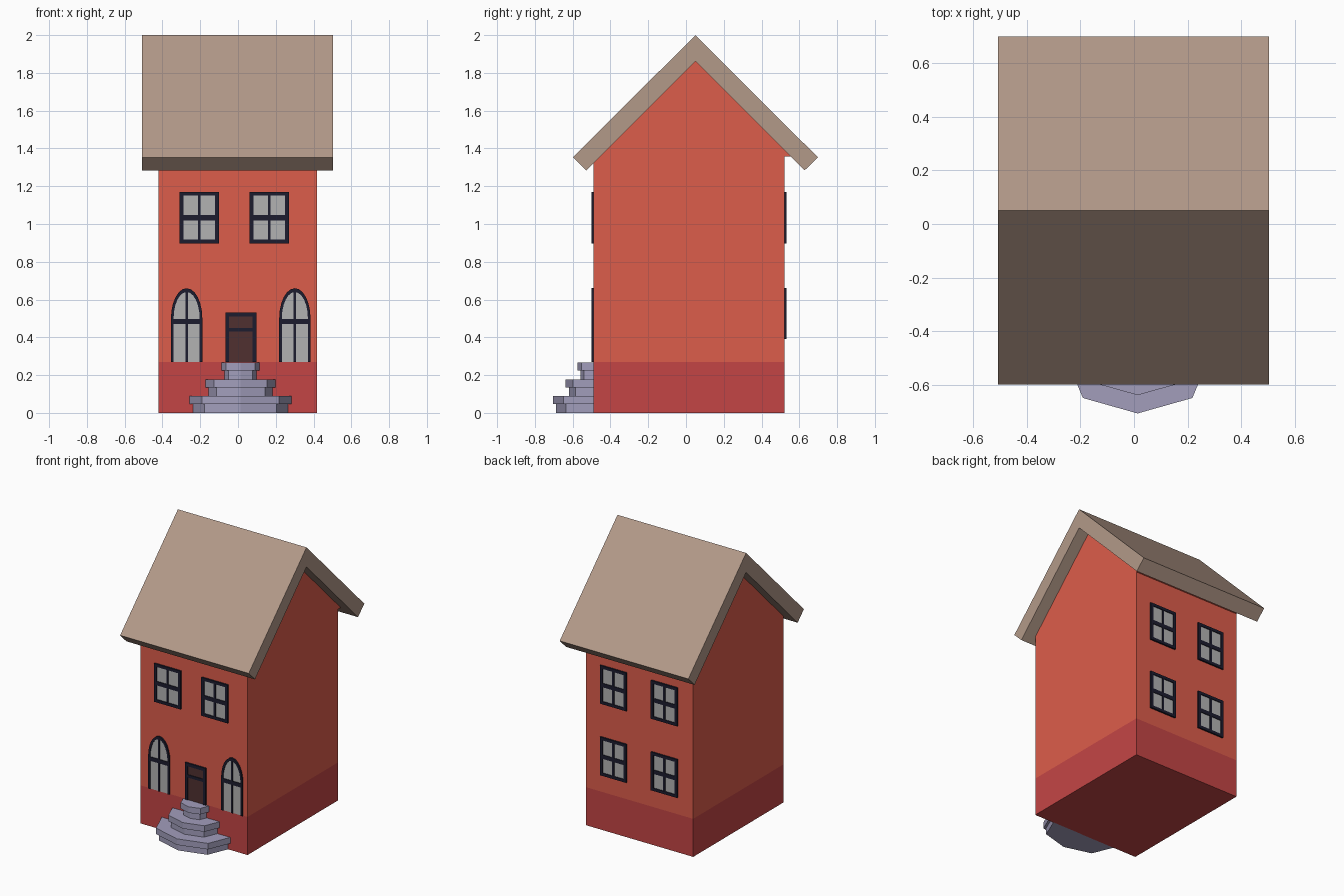
import bpy, bmesh, math
from mathutils import Vector

if "Cube" in bpy.data.objects:
    bpy.data.objects.remove(bpy.data.objects["Cube"])


def material(name, rgb):
    m = bpy.data.materials.new(name)
    m.diffuse_color = (*rgb, 1)
    m.use_nodes = True
    m.node_tree.nodes["Principled BSDF"].inputs["Base Color"].default_value = m.diffuse_color
    return m


WALL = material("wall_red", (0.72, 0.11, 0.07))
BASE = material("base_red", (0.55, 0.06, 0.06))
ROOF = material("roof_tan", (0.45, 0.32, 0.25))
FRAME = material("frame_dark", (0.012, 0.012, 0.028))
GLASS = material("glass_grey", (0.45, 0.45, 0.45))
DOOR = material("door_brown", (0.08, 0.03, 0.03))
STONE = material("stone_lilac", (0.36, 0.34, 0.50))

FRONT, BACK = -0.49, 0.522


def add_prism(bm, points, offset):
    """Extrude a closed 3D outline along an offset."""
    face = bm.faces.new([bm.verts.new(p) for p in points])
    out = bmesh.ops.extrude_face_region(bm, geom=[face], use_keep_orig=True)
    verts = [g for g in out["geom"] if isinstance(g, bmesh.types.BMVert)]
    bmesh.ops.translate(bm, verts=verts, vec=Vector(offset))


def finish(bm, name, *mats):
    bmesh.ops.recalc_face_normals(bm, faces=bm.faces[:])
    me = bpy.data.meshes.new(name)
    bm.to_mesh(me)
    bm.free()
    for m in mats:
        me.materials.append(m)
    ob = bpy.data.objects.new(name, me)
    bpy.context.collection.objects.link(ob)
    return ob


def panel(bm, pts, wall, depth):
    """Flat (x, z) outline standing proud of the wall at y = wall."""
    add_prism(bm, [(x, wall, z) for x, z in pts], (0, depth, 0))


def rect(x0, x1, z0, z1):
    return [(x0, z0), (x1, z0), (x1, z1), (x0, z1)]


def arch(cx, hw, z0, spring, top, n=12):
    """Outline from the lower right, over the arch, to the lower left."""
    arc = [(cx + hw * math.cos(math.pi * i / n),
            spring + (top - spring) * math.sin(math.pi * i / n)) for i in range(n + 1)]
    return [(cx + hw, z0)] + arc + [(cx - hw, z0)]


def opening(name, outer, inner, bars, wall, out, fill, closed=True):
    """Frame ring between two outlines, crossing bars and a thin infill."""
    bm = bmesh.new()
    n = len(outer)
    for i in range(n if closed else n - 1):
        j = (i + 1) % n
        panel(bm, [outer[i], outer[j], inner[j], inner[i]], wall, out * 0.011)
    bmesh.ops.remove_doubles(bm, verts=bm.verts[:], dist=1e-5)
    # drop the internal walls left between ring segments
    inside = [f for f in bm.faces if all(len(e.link_faces) > 2 for e in f.edges)]
    bmesh.ops.delete(bm, geom=inside, context='FACES_ONLY')
    for b in bars:
        panel(bm, rect(*b), wall, out * 0.010)
    finish(bm, name + "_frame", FRAME)
    bm = bmesh.new()
    panel(bm, inner, wall, out * 0.005)
    finish(bm, name + "_infill", fill)


def sash_window(name, cx, z0, wall, out):
    hw, h, t = 0.104, 0.272, 0.02
    x0, x1, z1 = cx - hw, cx + hw, z0 + h
    zm = z0 + 0.135
    bars = [(cx - 0.007, cx + 0.007, z0 + t, z1 - t),
            (x0 + t, x1 - t, zm - 0.014, zm + 0.014)]
    opening(name, rect(x0, x1, z0, z1), rect(x0 + t, x1 - t, z0 + t, z1 - t),
            bars, wall, out, GLASS)


# house body: gabled prism, cut at the base band
bm = bmesh.new()
profile = [(FRONT, 0), (BACK, 0), (BACK, 1.357), (0.557, 1.357), (0.05, 1.864), (FRONT, 1.324)]
add_prism(bm, [(-0.422, y, z) for y, z in profile], (0.84, 0, 0))
bmesh.ops.bisect_plane(bm, geom=bm.verts[:] + bm.edges[:] + bm.faces[:],
                       plane_co=(0, 0, 0.27), plane_no=(0, 0, 1))
for f in bm.faces:
    f.material_index = int(f.calc_center_median().z < 0.27)
finish(bm, "house_body", WALL, BASE)

# roof: thick chevron with square-cut eaves
bm = bmesh.new()
chevron = [(0.05, 2.0), (-0.598, 1.353), (-0.528, 1.284), (0.05, 1.862),
           (0.628, 1.284), (0.698, 1.353)]
add_prism(bm, [(-0.507, y, z) for y, z in chevron], (1.01, 0, 0))
finish(bm, "roof", ROOF)

# upper front windows and two rows of back windows
for side, cx in (("left", -0.205), ("right", 0.166)):
    sash_window("front_window_" + side, cx, 0.898, FRONT, -1)
for row, z0 in (("lower", 0.39), ("upper", 0.898)):
    for side, cx in (("left", -0.20), ("right", 0.20)):
        sash_window(f"back_{row}_window_{side}", cx, z0, BACK, 1)

# arched ground floor windows
for side, cx in (("left", -0.272), ("right", 0.301)):
    opening("arched_window_" + side,
            arch(cx, 0.083, 0.27, 0.50, 0.66), arch(cx, 0.069, 0.27, 0.50, 0.64),
            [(cx - 0.007, cx + 0.007, 0.27, 0.642), (cx - 0.07, cx + 0.07, 0.47, 0.498)],
            FRONT, -1, GLASS, closed=False)

# front door with transom bar
doorway = [(0.097, 0.27), (0.097, 0.532), (-0.067, 0.532), (-0.067, 0.27)]
leaf = [(0.077, 0.27), (0.077, 0.51), (-0.047, 0.51), (-0.047, 0.27)]
opening("door", doorway, leaf, [(-0.047, 0.077, 0.43, 0.45)], FRONT, -1, DOOR, closed=False)

# entrance steps: three faceted tiers, each a riser with a wider tread
HALF_PLAN = [(1, 0), (0.755, 0.735), (0, 1), (-0.755, 0.735), (-1, 0)]
for i, (hw, depth) in enumerate([(0.27, 0.215), (0.187, 0.147), (0.102, 0.085)]):
    bm = bmesh.new()
    z = i * 0.089
    for inset, z0, z1 in ((0.017, z, z + 0.046), (0, z + 0.046, z + 0.089)):
        pts = [(0.0135 + u * (hw - inset), FRONT + 0.002 - v * (depth + 0.002 - inset), z0)
               for u, v in HALF_PLAN]
        add_prism(bm, pts, (0, 0, z1 - z0))
    finish(bm, f"step_{i + 1}", STONE)
